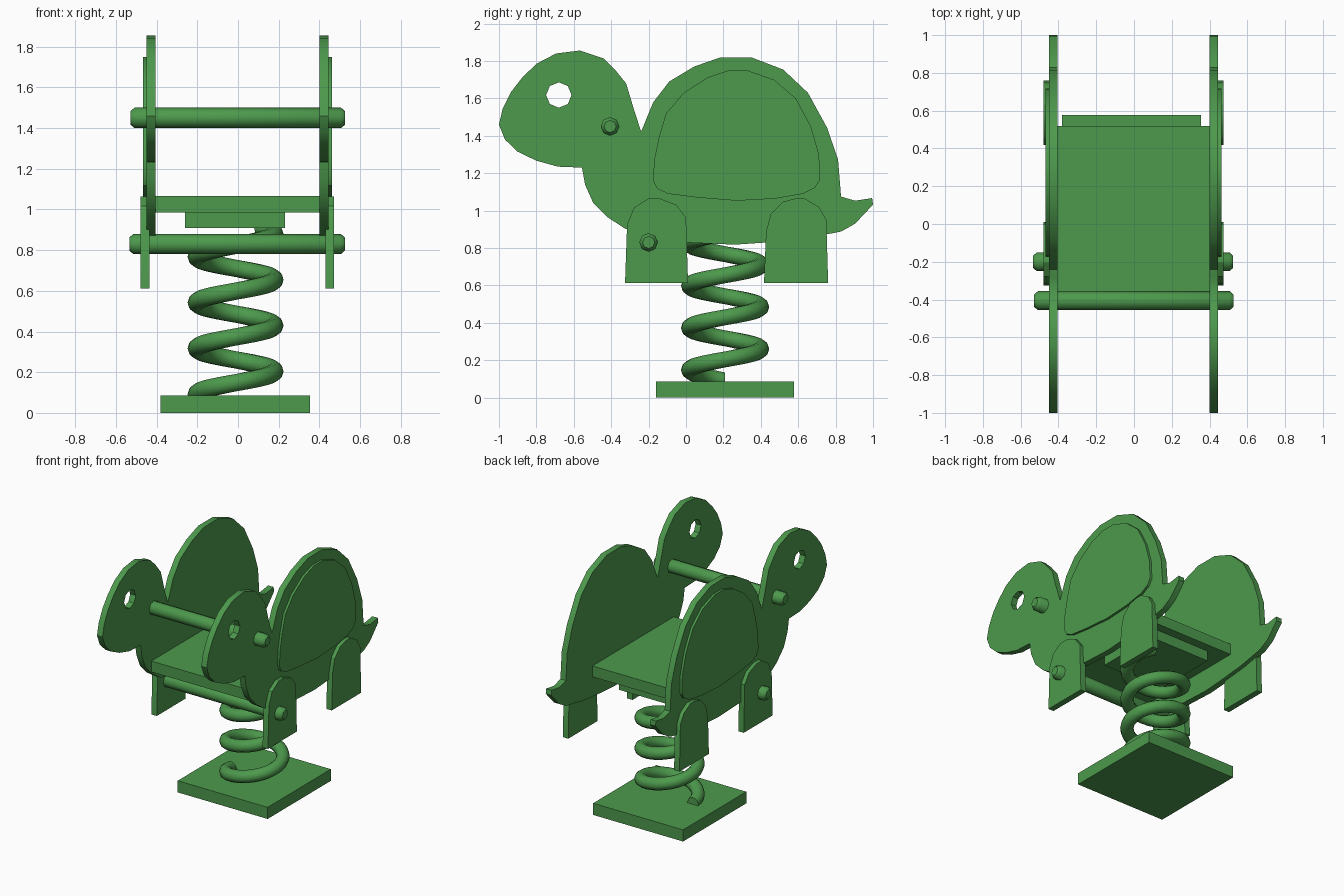
import bpy, bmesh, math
from mathutils import Matrix

if "Cube" in bpy.data.objects:
    bpy.data.objects.remove(bpy.data.objects["Cube"], do_unlink=True)

# Single painted green
green = bpy.data.materials.new("playground_green")
green.use_nodes = True
GREEN = (0.074, 0.32, 0.074, 1)
green.diffuse_color = GREEN
green.node_tree.nodes["Principled BSDF"].inputs["Base Color"].default_value = GREEN


def finish(name, bm, smooth=None):
    """Turn a bmesh into a named, coloured object."""
    bmesh.ops.recalc_face_normals(bm, faces=bm.faces)
    mesh = bpy.data.meshes.new(name)
    bm.to_mesh(mesh)
    bm.free()
    mesh.materials.append(green)
    obj = bpy.data.objects.new(name, mesh)
    bpy.context.collection.objects.link(obj)
    if smooth:
        bpy.ops.object.select_all(action='DESELECT')
        obj.select_set(True)
        bpy.context.view_layer.objects.active = obj
        bpy.ops.object.shade_smooth_by_angle(angle=math.radians(smooth))
    return obj


def board(name, loops, x0, x1):
    """Flat board cut from (y, z) loops, spanning x0..x1; extra loops are holes."""
    bm = bmesh.new()
    for loop in loops:
        vs = [bm.verts.new((x0, y, z)) for y, z in loop]
        for a, b in zip(vs, vs[1:] + vs[:1]):
            bm.edges.new((a, b))
    bmesh.ops.triangle_fill(bm, use_beauty=True, use_dissolve=False, edges=bm.edges[:])
    ext = bmesh.ops.extrude_face_region(bm, geom=bm.faces[:])
    moved = [g for g in ext["geom"] if isinstance(g, bmesh.types.BMVert)]
    bmesh.ops.translate(bm, verts=moved, vec=(x1 - x0, 0, 0))
    return finish(name, bm, 30)


def box(name, x, y, z):
    bm = bmesh.new()
    size = [b - a for a, b in (x, y, z)]
    mid = [(a + b) / 2 for a, b in (x, y, z)]
    bmesh.ops.create_cube(bm, size=1, matrix=Matrix.Translation(mid) @ Matrix.Diagonal((*size, 1)))
    return finish(name, bm)


def bar(name, x0, x1, y, z, r=0.05, sides=8, chamfer=0.02):
    """Eight-sided crossbar with chamfered ends."""
    bm = bmesh.new()
    rings = []
    for x, rad in ((x0, r * 0.65), (x0 + chamfer, r), (x1 - chamfer, r), (x1, r * 0.65)):
        rings.append([bm.verts.new((x, y + rad * math.cos(2 * math.pi * i / sides),
                                    z + rad * math.sin(2 * math.pi * i / sides)))
                      for i in range(sides)])
    for a, b in zip(rings, rings[1:]):
        for i in range(sides):
            j = (i + 1) % sides
            bm.faces.new((a[i], a[j], b[j], b[i]))
    bm.faces.new(rings[0])
    bm.faces.new(rings[-1])
    return finish(name, bm, 46)


def coil(name, cx, cy, z0, radius, wire, pitch, turns, steps=28, sides=10):
    """Helical spring, starting at -x and rising counter-clockwise."""
    bm = bmesh.new()
    prev = None
    count = int(turns * steps)
    for k in range(count + 1):
        a = math.pi + 2 * math.pi * k / steps
        zc = z0 + pitch * k / steps
        ring = []
        for i in range(sides):
            t = 2 * math.pi * i / sides
            rr = radius + wire * math.cos(t)
            ring.append(bm.verts.new((cx + rr * math.cos(a), cy + rr * math.sin(a),
                                      zc + wire * math.sin(t))))
        if prev:
            for i in range(sides):
                j = (i + 1) % sides
                bm.faces.new((prev[i], prev[j], ring[j], ring[i]))
        if k in (0, count):
            bm.faces.new(ring)
        prev = ring
    return finish(name, bm, 40)


# Side profiles as (y, z)
body = [(-1, 1.46), (-.98, 1.545), (-.935, 1.635), (-.877, 1.71), (-.8, 1.785), (-.695, 1.84),
        (-.567, 1.856), (-.44, 1.813), (-.38, 1.754), (-.32, 1.68), (-.283, 1.556), (-.24, 1.422),
        (-.176, 1.578), (-.09, 1.69), (.043, 1.77), (.18, 1.818), (.353, 1.818), (.52, 1.754),
        (.652, 1.63), (.754, 1.444), (.813, 1.273), (.829, 1.075), (.904, 1.053), (.995, 1.067),
        (1, 1.032), (.904, .93), (.829, .888), (.63, .85), (.42, .829), (.26, .818), (.016, .829),
        (-.16, .857), (-.326, .904), (-.417, .963), (-.497, 1.043), (-.54, 1.14), (-.556, 1.23),
        (-.685, 1.235), (-.8, 1.267), (-.9, 1.315), (-.968, 1.38)]
eye = [(-.68 + .068 * math.sin(i * math.pi / 4), 1.618 + .068 * math.cos(i * math.pi / 4))
       for i in range(8)]
shell = [(-.176, 1.16), (-.17, 1.273), (-.144, 1.396), (-.107, 1.519), (-.016, 1.626), (.112, 1.711),
         (.225, 1.749), (.33, 1.749), (.47, 1.7), (.588, 1.6), (.668, 1.45), (.711, 1.3),
         (.717, 1.166), (.69, 1.123), (.626, 1.09), (.476, 1.064), (.273, 1.053), (.06, 1.07),
         (-.096, 1.09), (-.155, 1.118)]
front_leg = [(-.326, .612), (-.315, .925), (-.278, 1.016), (-.203, 1.064), (-.139, 1.064),
             (-.053, 1.032), (0, .963), (.011, .612)]
back_leg = [(.417, .612), (.428, .888), (.454, .984), (.52, 1.048), (.583, 1.064), (.636, 1.064),
            (.711, 1.02), (.75, .952), (.76, .612)]

# Both animal sides, mirrored about the slightly offset centre plane
CX = -0.003
for side, s in (("left", 1), ("right", -1)):
    board(f"{side}_body_panel", [body, eye], CX + s * .403, CX + s * .448)
    board(f"{side}_shell_panel", [shell], CX + s * .440, CX + s * .465)
    board(f"{side}_front_leg", [front_leg], CX + s * .432, CX + s * .476)
    board(f"{side}_back_leg", [back_leg], CX + s * .432, CX + s * .476)

# Seat, crossbars, spring and base
box("seat", (-.406, .402), (-.43, .52), (.985, 1.065))
box("spring_mount", (-.26, .23), (-.035, .455), (.91, .986))
bar("handle_bar", -.529, .527, -.406, 1.45)
bar("foot_bar", -.534, .525, -.2, .83)
coil("spring", -.012, .209, .092, .191, .045, .225, 3.65)
box("base_plate", (-.38, .354), (-.16, .577), (0, .086))
